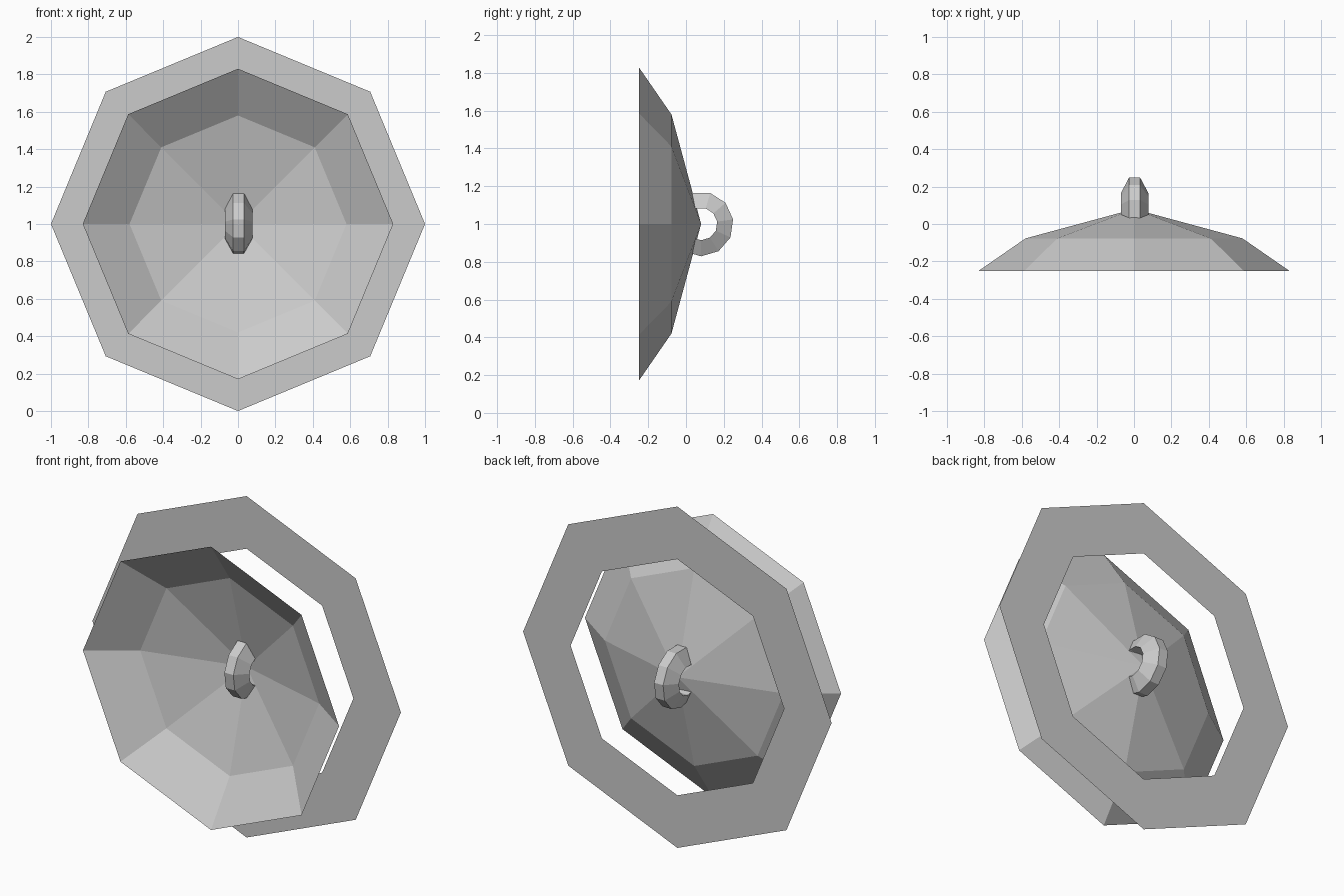
import bpy
import bmesh
from math import sin, cos, pi

cube = bpy.data.objects.get("Cube")
if cube:
    bpy.data.objects.remove(cube, do_unlink=True)

# Single flat colour
grey = bpy.data.materials.new("plain_grey")
grey.use_nodes = True
COLOUR = (0.6, 0.6, 0.6, 1)
grey.diffuse_color = COLOUR
grey.node_tree.nodes["Principled BSDF"].inputs["Base Color"].default_value = COLOUR

CENTRE_Z = 1.0
HUB_Y = 0.08


def finish(bm, name):
    bmesh.ops.remove_doubles(bm, verts=bm.verts, dist=0.0001)
    bmesh.ops.recalc_face_normals(bm, faces=bm.faces)
    mesh = bpy.data.meshes.new(name)
    bm.to_mesh(mesh)
    bm.free()
    mesh.materials.append(grey)
    obj = bpy.data.objects.new(name, mesh)
    bpy.context.collection.objects.link(obj)
    return obj


def lathe(name, rings, sides, place, closed=False, start=0.0):
    """Bridge rings of (radius, offset) around an axis; place maps to xyz."""
    bm = bmesh.new()
    loops = []
    for radius, offset in rings:
        angles = [start + 2 * pi * i / sides for i in range(sides)]
        if radius == 0:
            loops.append([bm.verts.new(place(0, 0, offset))] * sides)
        else:
            loops.append([bm.verts.new(place(radius * cos(a), radius * sin(a), offset))
                          for a in angles])
    pairs = list(zip(loops, loops[1:]))
    if closed:
        pairs.append((loops[-1], loops[0]))
    for a, b in pairs:
        for i in range(sides):
            j = (i + 1) % sides
            corners = list(dict.fromkeys((a[i], a[j], b[j], b[i])))
            bm.faces.new(corners)
    return finish(bm, name)


def around_y(u, v, offset):
    return (u, offset, CENTRE_Z + v)


def around_x(u, v, offset):
    return (offset, HUB_Y + u, CENTRE_Z + v)


# Shallow open dish, facing the front
lathe("dish", [(0.83, -0.25), (0.58, -0.077), (0, HUB_Y)], 8, around_y)

# Flat octagonal rim behind the dish
lathe("flat_rim", [(1.0, HUB_Y), (0.692, HUB_Y)], 8, around_y)

# Upright loop through the middle of the dish, with a tapered section
lathe("centre_loop",
      [(0.086, -0.07), (0.171, -0.026), (0.171, 0.032), (0.086, 0.077)],
      11, around_x, closed=True, start=-pi / 2)
